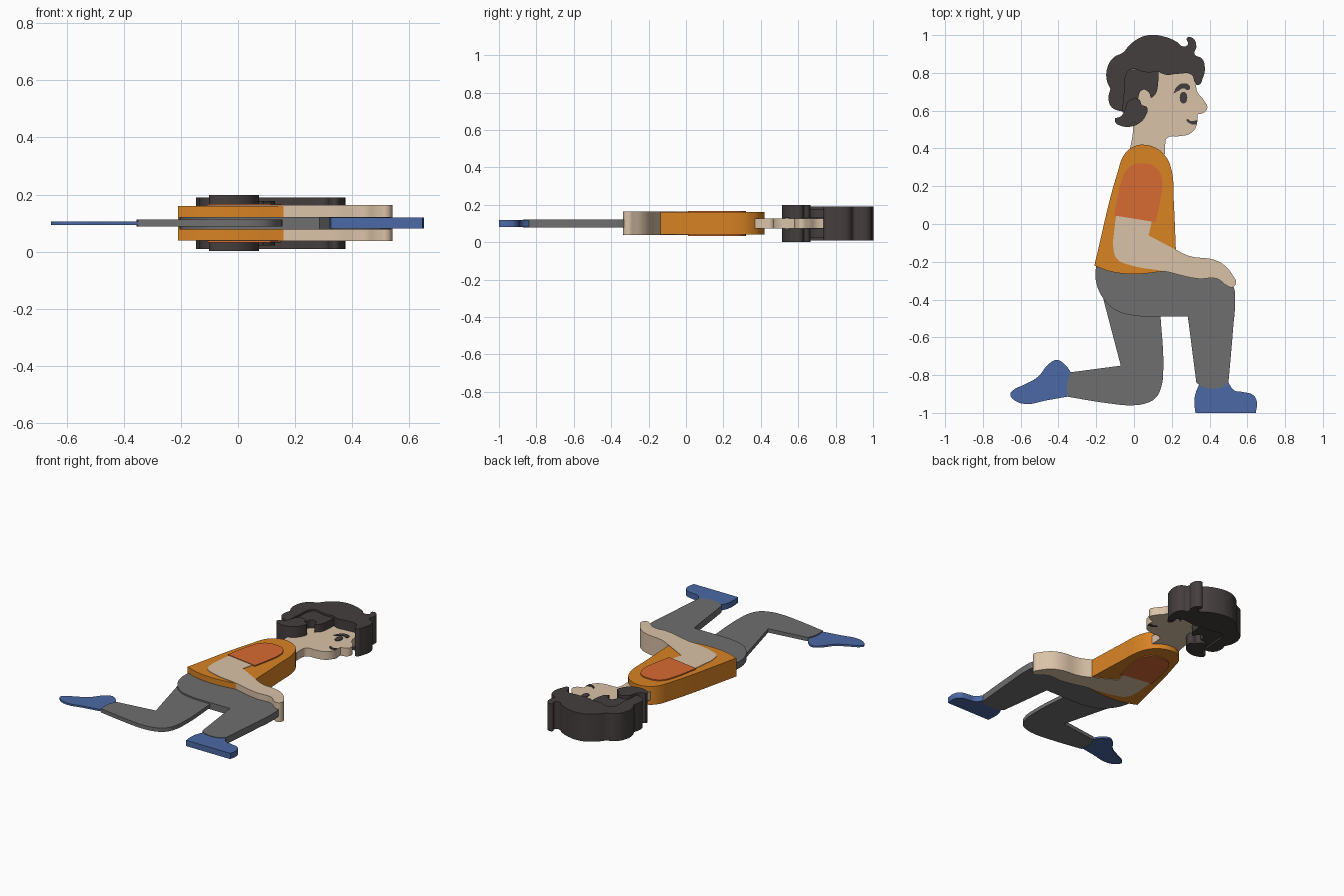
import bpy
import math

if "Cube" in bpy.data.objects:
    bpy.data.objects.remove(bpy.data.objects["Cube"], do_unlink=True)

MIDDLE = 0.1      # height of the symmetry plane of all the layers
SHARP = True      # marks a corner point in an outline


def make_material(name, red, green, blue):
    """Flat material from display colour values."""
    def linear(value):
        value /= 255
        return value / 12.92 if value <= 0.04045 else ((value + 0.055) / 1.055) ** 2.4
    colour = (linear(red), linear(green), linear(blue), 1.0)
    material = bpy.data.materials.new(name)
    material.use_nodes = True
    material.diffuse_color = colour
    shader = next(n for n in material.node_tree.nodes if n.type == "BSDF_PRINCIPLED")
    shader.inputs["Base Color"].default_value = colour
    return material


skin = make_material("skin", 218, 194, 167)
orange = make_material("orange_vest", 217, 131, 36)
rust = make_material("rust_sleeve", 216, 107, 50)
grey = make_material("grey_trousers", 111, 111, 111)
blue = make_material("blue_shoes", 75, 105, 166)
dark = make_material("dark_hair", 69, 62, 62)


def make_slab(name, material, half_depth, outline, centre=MIDDLE):
    """Rounded outline (hundredths of a unit) filled and extruded both ways in z."""
    curve = bpy.data.curves.new(name + "_outline", "CURVE")
    curve.dimensions = "2D"
    curve.fill_mode = "BOTH"
    curve.extrude = half_depth
    curve.resolution_u = 6
    spline = curve.splines.new("BEZIER")
    spline.bezier_points.add(len(outline) - 1)
    spline.use_cyclic_u = True
    for knot, point in zip(spline.bezier_points, outline):
        knot.co = (point[0] / 100, point[1] / 100, 0)
        handle = "VECTOR" if len(point) > 2 else "AUTO"
        knot.handle_left_type = knot.handle_right_type = handle

    # Turn the curve into a plain mesh object
    helper = bpy.data.objects.new(name + "_helper", curve)
    bpy.context.collection.objects.link(helper)
    bpy.context.view_layer.update()
    evaluated = helper.evaluated_get(bpy.context.evaluated_depsgraph_get())
    mesh = bpy.data.meshes.new_from_object(evaluated)
    bpy.data.objects.remove(helper, do_unlink=True)
    bpy.data.curves.remove(curve)

    mesh.name = name
    mesh.materials.clear()
    mesh.materials.append(material)
    slab = bpy.data.objects.new(name, mesh)
    slab.location.z = centre
    bpy.context.collection.objects.link(slab)
    bpy.ops.object.select_all(action="DESELECT")
    slab.select_set(True)
    bpy.context.view_layer.objects.active = slab
    bpy.ops.object.mode_set(mode="EDIT")
    bpy.ops.mesh.select_all(action="SELECT")
    bpy.ops.mesh.remove_doubles(threshold=0.0002)
    bpy.ops.mesh.normals_make_consistent(inside=False)
    bpy.ops.object.mode_set(mode="OBJECT")
    bpy.ops.object.shade_smooth_by_angle(angle=math.radians(35))
    return slab


# Shoes
make_slab("rear_shoe", blue, 0.006, [
    (-33, -79, SHARP), (-37, -74), (-41, -72), (-45, -74), (-51, -81), (-58, -85),
    (-64, -88), (-65.5, -90), (-63, -93.5), (-57, -95.3), (-47, -93.5), (-33, -91, SHARP)])
make_slab("front_shoe", blue, 0.019, [
    (35, -84, SHARP), (32.5, -90), (32, -95), (32.5, -100, SHARP), (64.5, -100, SHARP),
    (65, -94), (63, -90.5), (58, -89), (53, -88), (50, -84, SHARP)])

# Trousers
make_slab("rear_leg", grey, 0.0125, [
    (-18, -33, SHARP), (-7, -75, SHARP), (-33.5, -78.5, SHARP), (-35.5, -85),
    (-35, -91.5, SHARP), (-13, -95), (-2, -96), (6, -95), (11.5, -92), (14.5, -86),
    (15.5, -77), (14, -48, SHARP), (10, -33, SHARP)])
make_slab("front_leg", grey, 0.022, [
    (-20, -20, SHARP), (-20, -31), (-15, -41), (-9, -46), (0, -48.5), (8, -49, SHARP),
    (28.5, -49, SHARP), (33, -84, SHARP), (37, -86.5), (46, -86.5), (50, -84, SHARP),
    (52.5, -55), (53.5, -40), (52.5, -33), (44, -25), (16, -20, SHARP)])

# Vest, arm and sleeve
make_slab("vest", orange, 0.06, [
    (-21, -22, SHARP), (-8.5, 28), (-5, 37), (0, 41), (4.5, 42), (12, 40), (17, 35.5),
    (20, 28), (21, 13), (22.3, -17, SHARP), (16, -25, SHARP), (0, -26.5), (-13, -25)])
make_slab("arm", skin, 0.063, [
    (-9, 8, SHARP), (-10.5, -4), (-11, -12), (-9, -18.5), (-3, -21.5), (16, -25),
    (34, -29), (44, -29), (49, -32.5), (52, -33.5), (54, -31), (52.5, -27.5), (48, -22),
    (42.5, -19), (29.5, -17), (22, -13.5), (7.7, -6, SHARP), (10.5, 6, SHARP)])
make_slab("sleeve", rust, 0.067, [
    (-10.5, 4.5, SHARP), (-6.5, 23), (-4, 28.5), (0, 31.5), (4.5, 32), (10, 31),
    (13.5, 27.5), (15, 22), (14, 13), (11.5, 1, SHARP)])

# Head with neck, ear area and nose
make_slab("head", skin, 0.027, [
    (-2.5, 37, SHARP), (-1, 55), (-7, 65), (-3, 84), (10, 87), (30, 83, SHARP),
    (32.5, 77), (33.5, 70), (37, 65.5), (38.8, 61.5), (37, 59), (33.5, 58, SHARP),
    (33.5, 54), (32, 50), (29, 47.5), (24, 46.5), (17.5, 45.5), (16.5, 42),
    (16.5, 37, SHARP)])

# Hair layers
make_slab("top_hair", dark, 0.09, [
    (13, 80.5, SHARP), (17, 79), (23, 79.5), (30.5, 79), (32.5, 74.5), (34, 73.5),
    (36.5, 77.5), (37.5, 83), (36, 87.5), (32, 90), (33, 94), (31, 98.5), (28, 98.5),
    (28.5, 95), (26, 94), (22.5, 96.5), (16, 99.2), (8, 100), (2, 98), (-3, 94),
    (-5.5, 91), (-11, 88), (-14, 83), (-14.5, 76.5), (-12.5, 71.5, SHARP), (-13.5, 66),
    (-11.5, 61.5), (-6, 59.5, SHARP), (-5, 70), (-3, 81), (0, 82), (5, 80.5)])
make_slab("sideburn", dark, 0.078, [
    (-6, 59, SHARP), (-7, 72), (-4, 82, SHARP), (13, 81, SHARP), (12.8, 75), (11.5, 69),
    (9, 66.5, SHARP), (7.5, 70), (4.5, 71), (2.5, 68), (3, 60, SHARP)])
make_slab("nape_hair", dark, 0.098, [
    (-10, 56, SHARP), (-10, 54), (-7, 52), (-2, 51.5), (3, 53.5), (6, 57), (7, 61.5),
    (4, 63, SHARP), (2.5, 66), (-3, 65), (-5, 60), (-7, 57)])

# Face details as thin plates on both cheeks
for side, direction in (("upper", 1), ("lower", -1)):
    level = MIDDLE + direction * 0.028
    make_slab("eye_" + side, dark, 0.003, [
        (26.2, 70), (28.2, 67), (26.2, 63.8), (24.2, 67)], level)
    make_slab("eyebrow_" + side, dark, 0.003, [
        (20.8, 69, SHARP), (23, 73), (26.5, 74.5), (29.5, 73), (29, 71), (26, 71.8),
        (23.5, 70.5)], level)
    make_slab("mouth_" + side, dark, 0.003, [
        (28, 55.5), (30, 54.5), (33.5, 55, SHARP), (33, 52.8, SHARP), (30, 53)], level)
